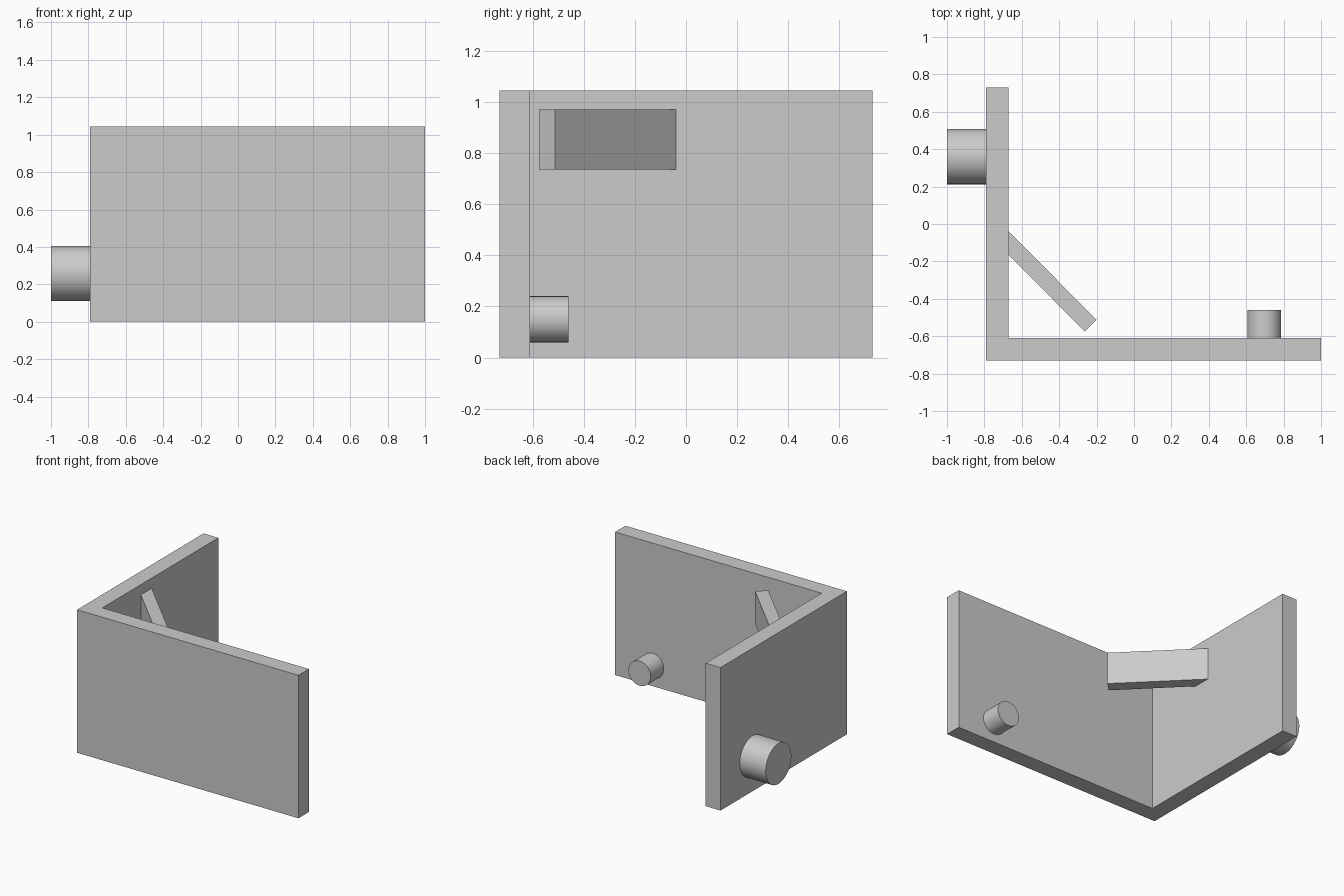
import bpy, bmesh, math
from mathutils import Matrix, Vector

cube = bpy.data.objects.get("Cube")
if cube:
    bpy.data.objects.remove(cube, do_unlink=True)

GREY = (0.6, 0.6, 0.6, 1)
grey = bpy.data.materials.new("plain grey")
grey.use_nodes = True
grey.diffuse_color = GREY
grey.node_tree.nodes["Principled BSDF"].inputs["Base Color"].default_value = GREY


def finish(name, bm):
    bmesh.ops.recalc_face_normals(bm, faces=bm.faces)
    mesh = bpy.data.meshes.new(name)
    bm.to_mesh(mesh)
    bm.free()
    mesh.materials.append(grey)
    obj = bpy.data.objects.new(name, mesh)
    bpy.context.collection.objects.link(obj)
    return obj


def prism(name, outline, z0, z1):
    """Extrude a plan outline upwards."""
    bm = bmesh.new()
    face = bm.faces.new([bm.verts.new((x, y, z0)) for x, y in outline])
    top = bmesh.ops.extrude_face_region(bm, geom=[face])["geom"]
    verts = [v for v in top if isinstance(v, bmesh.types.BMVert)]
    bmesh.ops.translate(bm, verts=verts, vec=(0, 0, z1 - z0))
    return finish(name, bm)


def peg(name, start, end, radius):
    """Round peg between two points."""
    start, end = Vector(start), Vector(end)
    axis = end - start
    turn = axis.to_track_quat('Z', 'Y').to_matrix().to_4x4()
    bm = bmesh.new()
    bmesh.ops.create_cone(bm, cap_ends=True, segments=64, radius1=radius,
                          radius2=radius, depth=axis.length,
                          matrix=Matrix.Translation((start + end) / 2) @ turn)
    obj = finish(name, bm)
    bpy.ops.object.select_all(action='DESELECT')
    obj.select_set(True)
    bpy.context.view_layer.objects.active = obj
    bpy.ops.object.shade_smooth_by_angle(angle=math.radians(30))


# Two upright walls meeting at a corner
left, right, front, back, thick = -0.79, 1.0, -0.73, 0.73, 0.12
inner_x, inner_y = left + thick, front + thick
prism("corner_walls", [(left, front), (right, front), (right, inner_y),
                       (inner_x, inner_y), (inner_x, back), (left, back)], 0, 1.045)

# Slanted arm growing from the side wall
prism("slanted_arm", [(inner_x, -0.04), (inner_x, -0.165),
                      (-0.263, -0.575), (-0.2, -0.512)], 0.735, 0.97)

# Round pegs: large one outside the side wall, small one inside the front wall
peg("large_peg", (left, 0.36, 0.258), (-1, 0.36, 0.258), 0.148)
peg("small_peg", (0.697, inner_y, 0.15), (0.697, -0.46, 0.15), 0.09)
